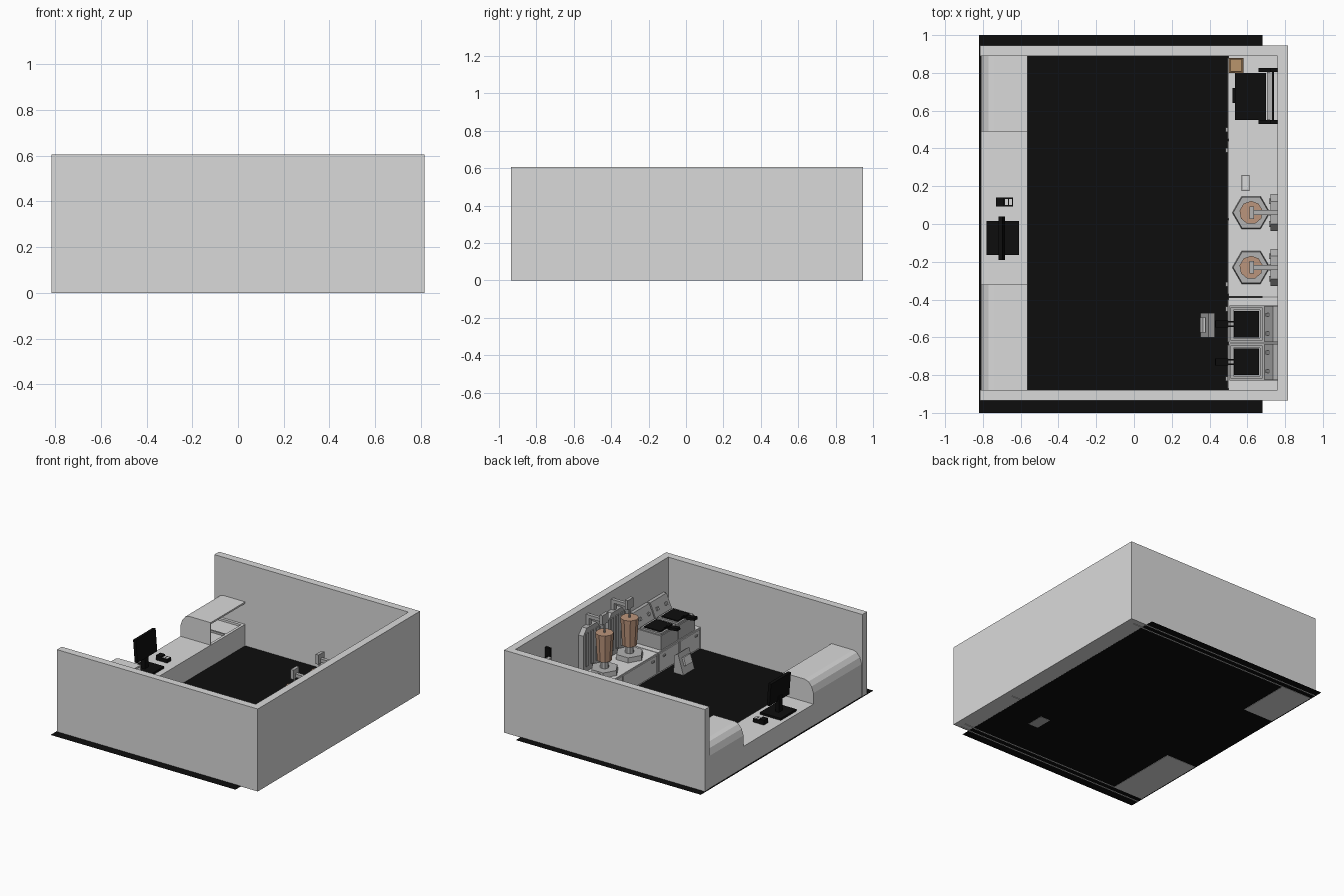
import bpy, bmesh, math
from mathutils import Matrix, Vector

cube = bpy.data.objects.get("Cube")
if cube:
    bpy.data.objects.remove(cube, do_unlink=True)


def material(name, r, g, b):
    m = bpy.data.materials.new(name)
    m.use_nodes = True
    m.diffuse_color = (r, g, b, 1)
    bsdf = next(n for n in m.node_tree.nodes if n.type == 'BSDF_PRINCIPLED')
    bsdf.inputs["Base Color"].default_value = (r, g, b, 1)
    return m


WHITE = material("pale grey", .7, .7, .7)
METAL = material("metal grey", .45, .45, .45)
BLACK = material("black", .004, .004, .004)
BROWN = material("cup brown", .5, .3, .2)
TAN = material("tan wood", .48, .3, .15)
DARK = material("dark wood", .17, .1, .05)


def finish(name, bm, mat):
    bmesh.ops.recalc_face_normals(bm, faces=bm.faces)
    mesh = bpy.data.meshes.new(name)
    bm.to_mesh(mesh)
    bm.free()
    mesh.materials.append(mat)
    ob = bpy.data.objects.new(name, mesh)
    bpy.context.collection.objects.link(ob)
    return ob


def box(name, mat, x, y, z, tilt=0):
    """Box from (min, max) ranges, tilted about the y axis."""
    bm = bmesh.new()
    bmesh.ops.create_cube(bm, size=1)
    size = [r[1] - r[0] for r in (x, y, z)]
    mid = Vector([(r[0] + r[1]) / 2 for r in (x, y, z)])
    bm.transform(Matrix.Translation(mid) @ Matrix.Rotation(tilt, 4, 'Y')
                 @ Matrix.Diagonal((*size, 1)))
    return finish(name, bm, mat)


def prism(name, mat, points, lo, hi, axis):
    """Extrude an outline along y (points are x, z), x (y, z) or z (x, y)."""
    bm = bmesh.new()
    place = {'x': lambda a, b: (lo, a, b), 'y': lambda a, b: (a, lo, b),
             'z': lambda a, b: (a, b, lo)}[axis]
    face = bm.faces.new([bm.verts.new(place(a, b)) for a, b in points])
    new = bmesh.ops.extrude_face_region(bm, geom=[face])["geom"]
    step = Vector([(hi - lo) * (axis == k) for k in 'xyz'])
    bmesh.ops.translate(bm, vec=step, verts=[v for v in new if isinstance(v, bmesh.types.BMVert)])
    return finish(name, bm, mat)


def cone(name, mat, x, y, z, r1, r2, sides, turn=0):
    bm = bmesh.new()
    bmesh.ops.create_cone(bm, cap_ends=True, segments=sides, radius1=r1, radius2=r2,
                          depth=z[1] - z[0])
    bm.transform(Matrix.Translation((x, y, (z[0] + z[1]) / 2)) @ Matrix.Rotation(turn, 4, 'Z'))
    return finish(name, bm, mat)


def rim(name, mat, x, y, z, w):
    """Four bars around a rectangle."""
    for i in (0, 1):
        sx = (x[0], x[0] + w) if i == 0 else (x[1] - w, x[1])
        sy = (y[0], y[0] + w) if i == 0 else (y[1] - w, y[1])
        box(f"{name}_side_{i}", mat, sx, y, z)
        box(f"{name}_end_{i}", mat, (x[0] + w, x[1] - w), sy, z)


TOP = .16          # worktop height
IN0, IN1 = -.88, .89   # inner faces of the end walls

# Floor and the wall wrapped round three sides
box("floor", BLACK, (-.82, .68), (-1, 1), (.002, .003))
prism("walls", WHITE, [(-.815, -.935), (.815, -.935), (.815, .945), (-.815, .945),
                       (-.815, IN1), (.76, IN1), (.76, IN0), (-.815, IN0)], .004, .605, 'z')
for i, y in enumerate((-.935, -.888, .89, .937)):
    box(f"wall_foot_{i}", WHITE, (-.815, .815), (y, y + .008), (0, .004))
box("wall_foot_side", WHITE, (.76, .815), (-.935, .945), (0, .004))

# Serving counter with a hooded case at each end
box("serving_counter", WHITE, (-.81, -.565), (-.32, .49), (.004, TOP))
outer = [(-.81, TOP), (-.81, .24), (-.795, .285), (-.77, .315), (-.74, .325), (-.565, .325)]
inner = [(-.565, .313), (-.738, .313), (-.765, .302), (-.784, .28), (-.798, .238), (-.798, TOP)]
for name, y0, y1, panel in (("front", IN0, -.32, -.326), ("back", .49, IN1, .49)):
    box(f"{name}_case_base", WHITE, (-.81, -.565), (y0, y1), (0, TOP - .015))
    rim(f"{name}_case_rim", WHITE, (-.81, -.565), (y0, y1), (TOP - .015, TOP), .02)
    box(f"{name}_case_divider", METAL, (-.79, -.585),
        ((y0 + y1) / 2 - .006, (y0 + y1) / 2 + .006), (TOP - .015, TOP))
    prism(f"{name}_case_hood", WHITE, outer + inner, y0, y1, 'y')
    prism(f"{name}_case_end", WHITE, outer + [(-.565, TOP)], panel, panel + .006, 'y')

# Till: keyboard, stand, screen and a card reader
box("till_keyboard", BLACK, (-.78, -.61), (-.165, .015), (TOP, TOP + .015))
box("till_stand", BLACK, (-.715, -.69), (-.095, -.055), (TOP, .29))
box("till_screen", BLACK, (-.712, -.69), (-.19, .04), (.255, .42), -.08)
box("card_reader", BLACK, (-.73, -.64), (.092, .14), (TOP, TOP + .025))
box("card_reader_screen", BLACK, (-.73, -.69), (.092, .14), (TOP + .025, TOP + .035))
for i in range(2):
    x = -.683 + i * .022
    box(f"card_reader_key_{i}", WHITE, (x, x + .016), (.1, .132), (TOP + .025, TOP + .028))

# Kitchen worktop and its cupboard doors
box("kitchen_counter", WHITE, (.5, .76), (-.385, IN1), (.004, TOP))
box("fryer_cabinet", WHITE, (.5, .76), (IN0, -.39), (.004, TOP))
for i, (y0, y1) in enumerate(((-.87, -.64), (-.625, -.4), (-.37, .02), (.03, .44), (.45, .88))):
    box(f"cupboard_door_{i}", WHITE, (.494, .5), (y0, y1), (.015, TOP - .01))
    y = y0 + .05 if i % 2 == 0 else y1 - .05
    box(f"door_knob_{i}", METAL, (.485, .494), (y - .012, y + .012), (.115, .127))

# Twin fryers with black wells, baskets' handles and sloping controls
for i, y in enumerate((-.73, -.53)):
    box(f"fryer_{i}", METAL, (.505, .76), (y - .098, y + .098), (TOP, .265))
    rim(f"fryer_rim_{i}", METAL, (.512, .68), (y - .088, y + .088), (.265, .278), .014)
    box(f"fryer_basket_{i}", BLACK, (.53, .662), (y - .07, y + .07), (.265, .284))
    prism(f"fryer_controls_{i}", METAL, [(.69, .265), (.735, .37), (.76, .37), (.76, .265)],
          y - .095, y + .095, 'y')
    for s in (-1, 1):
        box(f"handle_wire_{i}_{s}", BLACK, (.48, .54), (y + s * .012 - .004, y + s * .012 + .004),
            (.286, .293), .12)
        k = box(f"fryer_knob_{i}_{s}", METAL, (.7, .714), (y + s * .05 - .01, y + s * .05 + .01),
                (.306, .328), .4)
    box(f"basket_handle_{i}", BLACK, (.43, .5), (y - .018, y + .018), (.285, .305), .12)

# Waste scoop standing on the floor, wide at the foot
prism("floor_bin", METAL, [(.35, 0), (.43, 0), (.425, .13), (.395, .15)], -.6, -.47, 'y')
box("floor_bin_flap", WHITE, (.357, .371), (-.575, -.495), (.06, .12), .3)

# Drink mixers: hexagonal foot, cup, wall column, arm and head
for i, y in enumerate((-.23, .06)):
    x = .62
    cone(f"mixer_foot_{i}", METAL, x, y, (TOP, .195), .1, .095, 6, math.pi / 2)
    cone(f"mixer_stem_{i}", METAL, x, y, (.195, .26), .03, .025, 8)
    cone(f"mixer_cup_{i}", BROWN, x, y, (.25, .45), .05, .062, 9)
    cone(f"mixer_spindle_{i}", METAL, x, y, (.45, .53), .008, .008, 8)
    prism(f"mixer_column_{i}", METAL, [(y - .098, TOP), (y + .098, TOP), (y + .098, .43),
                                       (y + .06, .475), (y - .06, .475), (y - .098, .43)],
          .722, .76, 'x')
    for k in (-1, 0, 1):
        box(f"mixer_rib_{i}_{k}", METAL, (.714, .722), (y + k * .06 - .015, y + k * .06 + .015),
            (.2, .44))
    box(f"mixer_post_{i}", METAL, (.735, .76), (y - .013, y + .013), (.47, .55))
    box(f"mixer_arm_{i}", METAL, (.625, .76), (y - .013, y + .013), (.525, .55))
    box(f"mixer_head_{i}", METAL, (.612, .635), (y - .033, y + .033), (.515, .585))

# Napkin holder
box("napkin_holder", METAL, (.57, .612), (.175, .26), (TOP, TOP + .045))
box("napkins", WHITE, (.577, .605), (.182, .253), (TOP + .045, TOP + .05))

# Contact grill with its lid raised
box("grill_base", BLACK, (.535, .7), (.55, .8), (TOP, .24))
box("grill_front_lip", BLACK, (.522, .535), (.64, .72), (.19, .22))
for i, y in enumerate((.53, .805)):
    box(f"grill_arm_{i}", BLACK, (.66, .735), (y, y + .02), (TOP, .38))
    box(f"grill_hinge_{i}", BLACK, (.72, .76), (y, y + .02), (.34, .49))
box("grill_lid", METAL, (.705, .73), (.55, .805), (.24, .43))
box("grill_lid_back", BLACK, (.731, .74), (.55, .805), (.24, .43))

# Small wooden crate
rim("crate", DARK, (.5, .58), (.8, .88), (TOP, .24), .01)
box("crate_filling", TAN, (.51, .57), (.81, .87), (TOP, .232))
